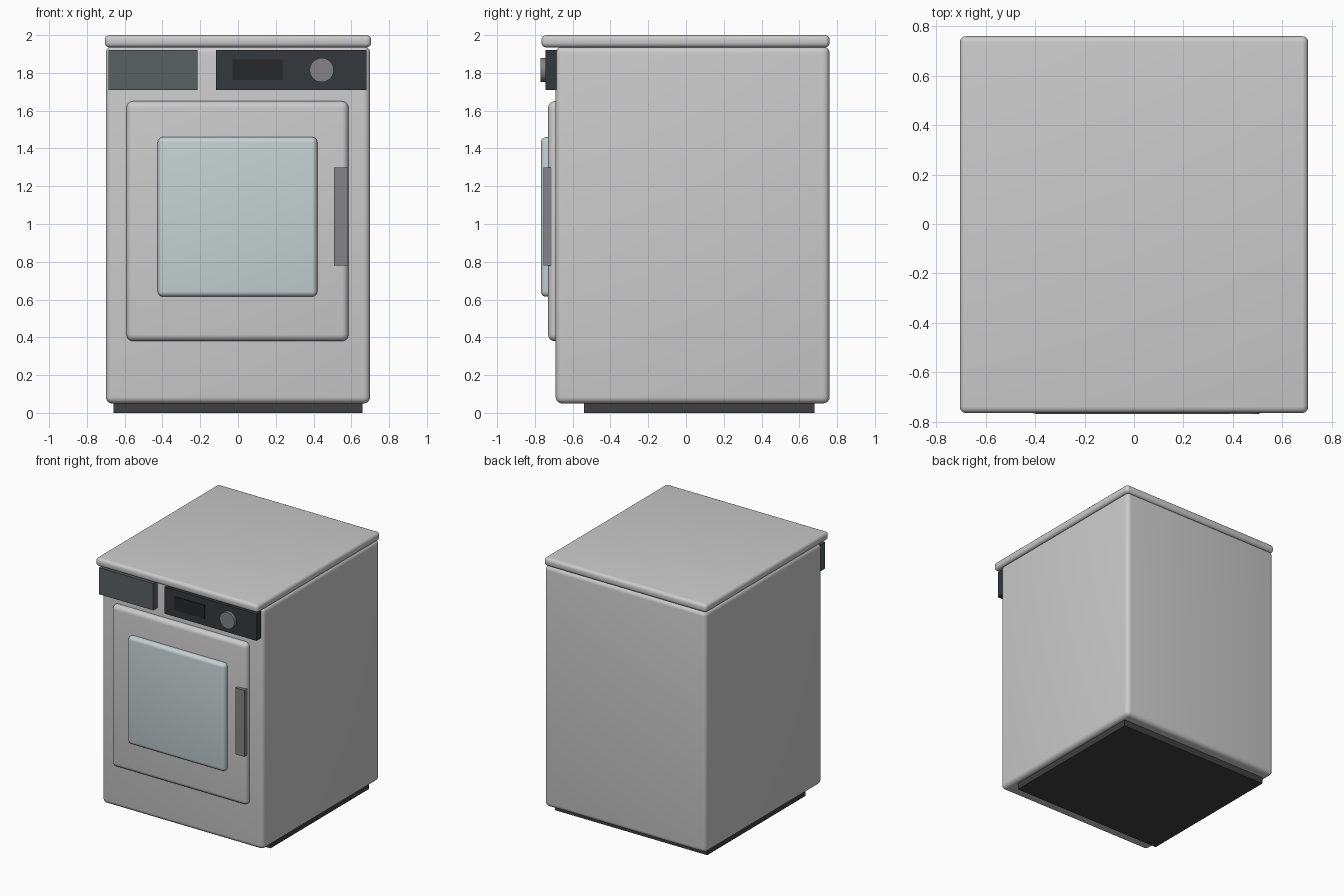
import bpy
import math

if "Cube" in bpy.data.objects:
    bpy.data.objects.remove(bpy.data.objects["Cube"])


def material(name, color):
    m = bpy.data.materials.new(name)
    m.diffuse_color = (*color, 1)
    m.use_nodes = True
    m.node_tree.nodes["Principled BSDF"].inputs["Base Color"].default_value = m.diffuse_color
    return m


def finish(obj, name, mat):
    obj.name = name
    if mat:
        obj.data.materials.append(mat)
    return obj


def box(name, x, y, z, bevel=0, mat=None):
    """Box from (min, max) ranges, with optional rounded edges."""
    ranges = (x, y, z)
    bpy.ops.mesh.primitive_cube_add(size=1, location=[(a + b) / 2 for a, b in ranges])
    obj = bpy.context.object
    obj.scale = [b - a for a, b in ranges]
    bpy.ops.object.transform_apply(location=False, rotation=False, scale=True)
    if bevel:
        mod = obj.modifiers.new("round_edges", 'BEVEL')
        mod.width = bevel
        mod.segments = 5
        bpy.ops.object.modifier_apply(modifier=mod.name)
        bpy.ops.object.shade_smooth_by_angle(angle=math.radians(35))
    return finish(obj, name, mat)


dark = material("dark_plastic", (0.035, 0.04, 0.045))
black = material("display_black", (0.018, 0.02, 0.022))
slate = material("drawer_slate", (0.1, 0.115, 0.12))
glass = material("pale_glass", (0.56, 0.64, 0.65))
steel = material("steel_grey", (0.23, 0.23, 0.24))
base = material("base_dark", (0.05, 0.05, 0.055))

# Cabinet, worktop and recessed base
box("cabinet", (-0.70, 0.70), (-0.69, 0.76), (0.05, 1.94), 0.035)
box("worktop", (-0.705, 0.705), (-0.765, 0.76), (1.935, 2.0), 0.025)
box("plinth", (-0.66, 0.66), (-0.54, 0.68), (0, 0.09), mat=base)

# Door with window and handle
box("door", (-0.59, 0.585), (-0.73, -0.62), (0.38, 1.65), 0.035)
box("door_window", (-0.425, 0.42), (-0.768, -0.68), (0.615, 1.46), 0.028, glass)
box("door_handle", (0.507, 0.583), (-0.755, -0.712), (0.78, 1.30), mat=steel)

# Detergent drawer and control panel
box("detergent_drawer", (-0.685, -0.215), (-0.743, -0.68), (1.71, 1.92), mat=slate)
box("control_panel", (-0.117, 0.68), (-0.743, -0.68), (1.71, 1.92), mat=dark)
box("display", (-0.03, 0.235), (-0.748, -0.72), (1.763, 1.87), mat=black)

# Program dial
bpy.ops.mesh.primitive_cylinder_add(vertices=32, radius=0.064, depth=0.038,
                                    location=(0.443, -0.75, 1.815),
                                    rotation=(math.pi / 2, 0, 0))
bpy.ops.object.shade_smooth_by_angle(angle=math.radians(35))
finish(bpy.context.object, "program_dial", steel)
